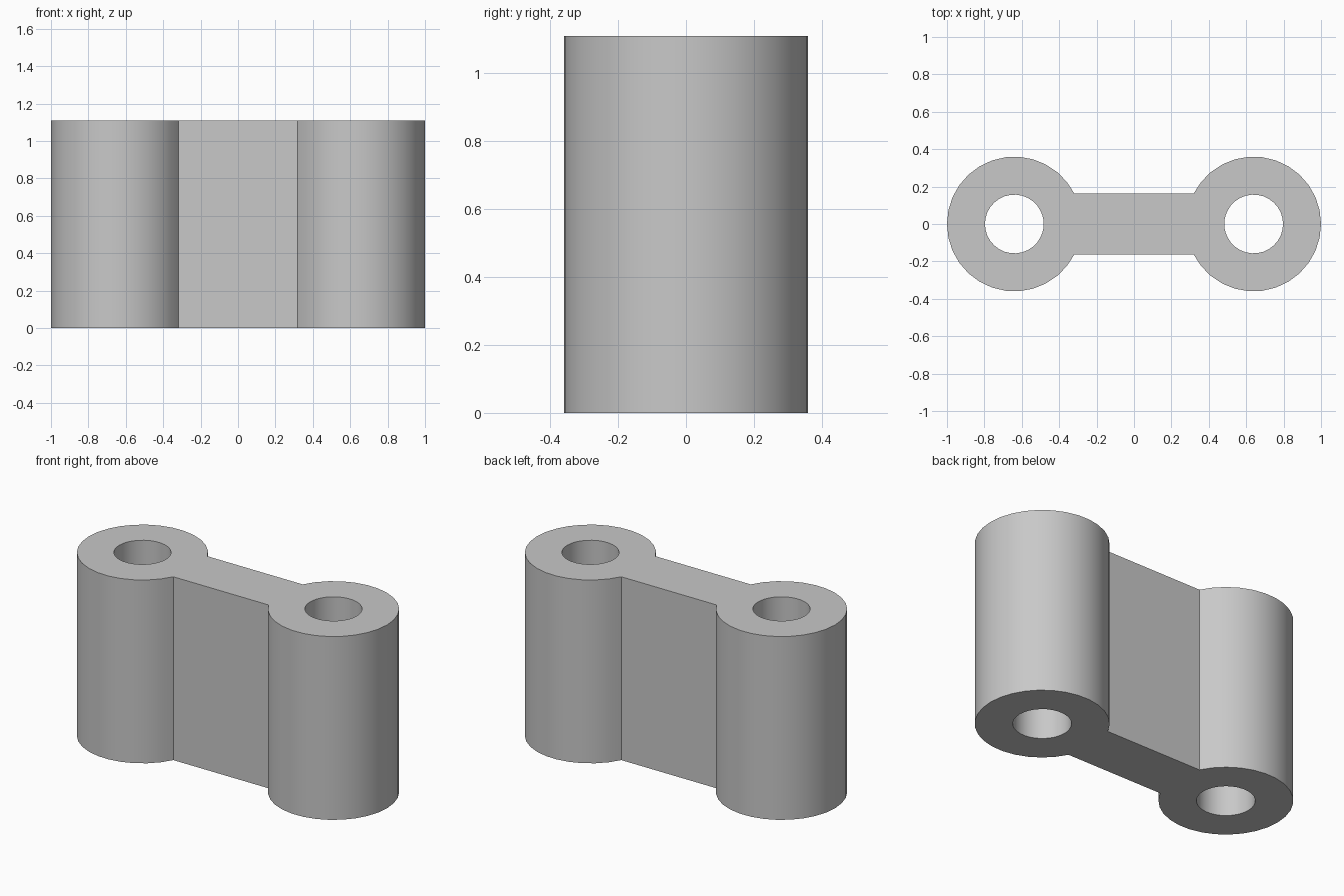
import bpy, bmesh, math

cube = bpy.data.objects.get("Cube")
if cube:
    bpy.data.objects.remove(cube)

HEIGHT = 1.11
CENTRE = 0.64        # distance of each eye from the middle
OUTER, BORE = 0.36, 0.157
WEB_HALF = 0.163     # half thickness of the connecting web
ARC, NECK = 26, 6    # segments on the free arc and where the web joins

grey = bpy.data.materials.new("plain grey")
grey.use_nodes = True
colour = (0.58, 0.58, 0.58, 1)
grey.diffuse_color = colour
grey.node_tree.nodes["Principled BSDF"].inputs["Base Color"].default_value = colour

# Angles round an eye, measured from the direction of the web
join = math.asin(WEB_HALF / OUTER)
angles = [-join + 2 * join * i / NECK for i in range(NECK)]
angles += [join + (2 * math.pi - 2 * join) * i / ARC for i in range(ARC)]

bm = bmesh.new()


def eye(side):
    """Flat ring round one bore; returns the edge shared with the web."""
    def ring(radius):
        return [bm.verts.new((side * (CENTRE - radius * math.cos(a)),
                              side * radius * math.sin(a), 0)) for a in angles]
    outer, inner = ring(OUTER), ring(BORE)
    for i in range(len(angles)):
        j = (i + 1) % len(angles)
        bm.faces.new((outer[i], outer[j], inner[j], inner[i]))
    return outer[:NECK + 1]


# Flat section: two eyes joined by the web
bm.faces.new(eye(1) + eye(-1))
bmesh.ops.recalc_face_normals(bm, faces=bm.faces)

# Raise the section into a solid
raised = bmesh.ops.extrude_face_region(bm, geom=bm.faces[:], use_keep_orig=True)
top = [v for v in raised["geom"] if isinstance(v, bmesh.types.BMVert)]
bmesh.ops.translate(bm, verts=top, vec=(0, 0, HEIGHT))
bmesh.ops.recalc_face_normals(bm, faces=bm.faces)

mesh = bpy.data.meshes.new("link")
bm.to_mesh(mesh)
bm.free()
mesh.materials.append(grey)
link = bpy.data.objects.new("double_eye_link", mesh)
bpy.context.collection.objects.link(link)

# Smooth round walls with crisp rims
bpy.ops.object.select_all(action="DESELECT")
link.select_set(True)
bpy.context.view_layer.objects.active = link
bpy.ops.object.shade_smooth_by_angle(angle=math.radians(30))
